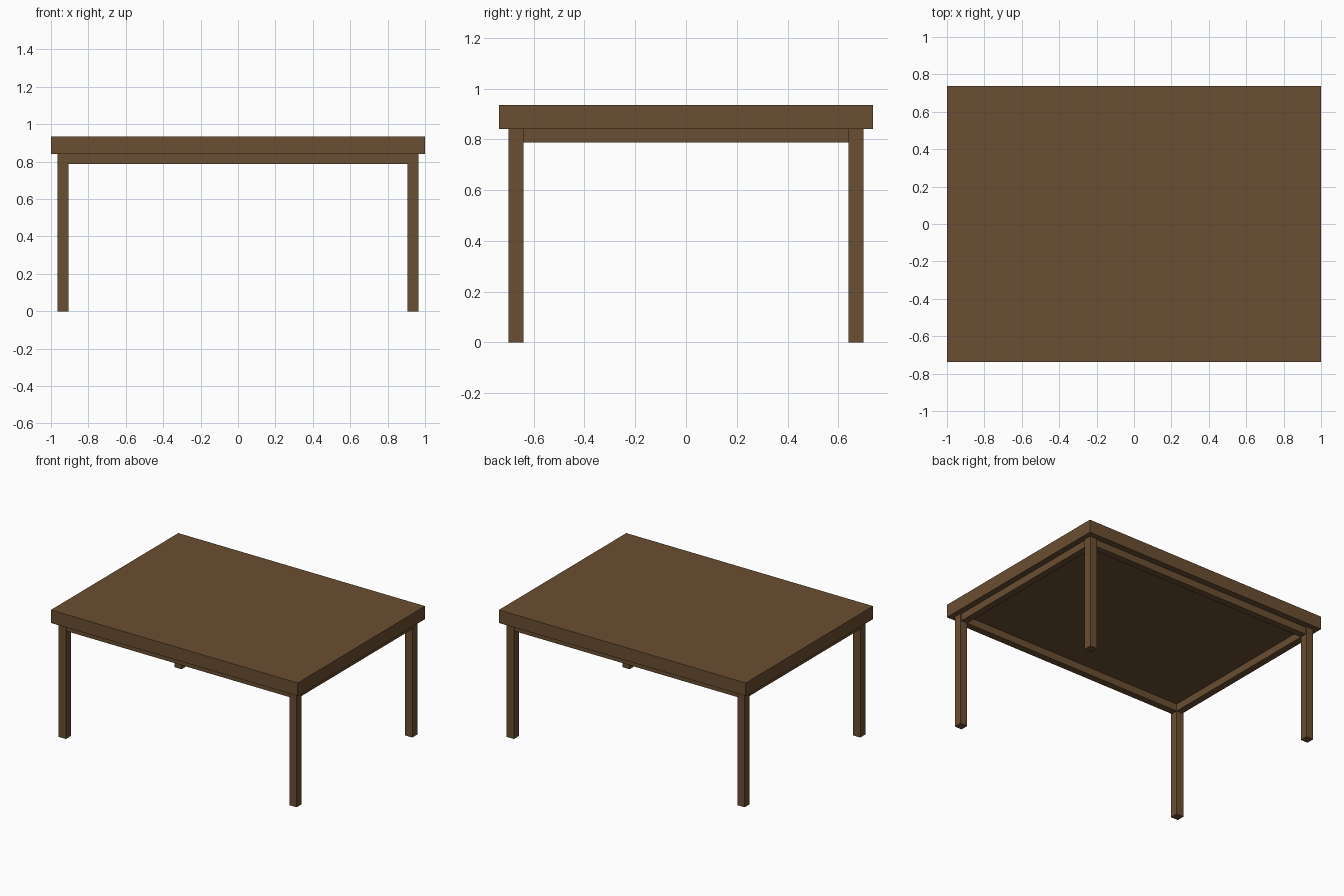
import bpy

if "Cube" in bpy.data.objects:
    bpy.data.objects.remove(bpy.data.objects["Cube"])

wood = bpy.data.materials.new("dark_wood")
wood.diffuse_color = (0.145, 0.077, 0.032, 1)
wood.use_nodes = True
wood.node_tree.nodes["Principled BSDF"].inputs["Base Color"].default_value = wood.diffuse_color


def box(name, x, y, z):
    """Add a box spanning the given (min, max) ranges."""
    spans = (x, y, z)
    bpy.ops.mesh.primitive_cube_add(size=1, location=[(a + b) / 2 for a, b in spans])
    ob = bpy.context.object
    ob.name = name
    ob.scale = [b - a for a, b in spans]
    bpy.ops.object.transform_apply(location=False, rotation=False, scale=True)
    ob.data.materials.append(wood)
    return ob


def span(sign, inner, outer):
    return tuple(sorted((sign * inner, sign * outer)))


HX, HY = 1.0, 0.737             # half size of the top
Z_RAIL, Z_TOP, Z_MAX = 0.787, 0.84, 0.935
LX, LY = (0.906, 0.964), (0.64, 0.698)   # leg inner and outer faces
INSET = 0.008                   # rails sit just behind the leg faces

# Thick slab top
box("table_top", (-HX, HX), (-HY, HY), (Z_TOP, Z_MAX))

# Four square legs
for sx, side in ((-1, "left"), (1, "right")):
    for sy, end in ((-1, "front"), (1, "back")):
        box(f"{end}_{side}_leg", span(sx, *LX), span(sy, *LY), (0, Z_TOP))

# Rails between the legs
for s, end, side in ((-1, "front", "left"), (1, "back", "right")):
    box(f"{end}_rail", (-LX[0], LX[0]), span(s, LY[0], LY[1] - INSET), (Z_RAIL, Z_TOP))
    box(f"{side}_rail", span(s, LX[0], LX[1] - INSET), (-LY[0], LY[0]), (Z_RAIL, Z_TOP))
